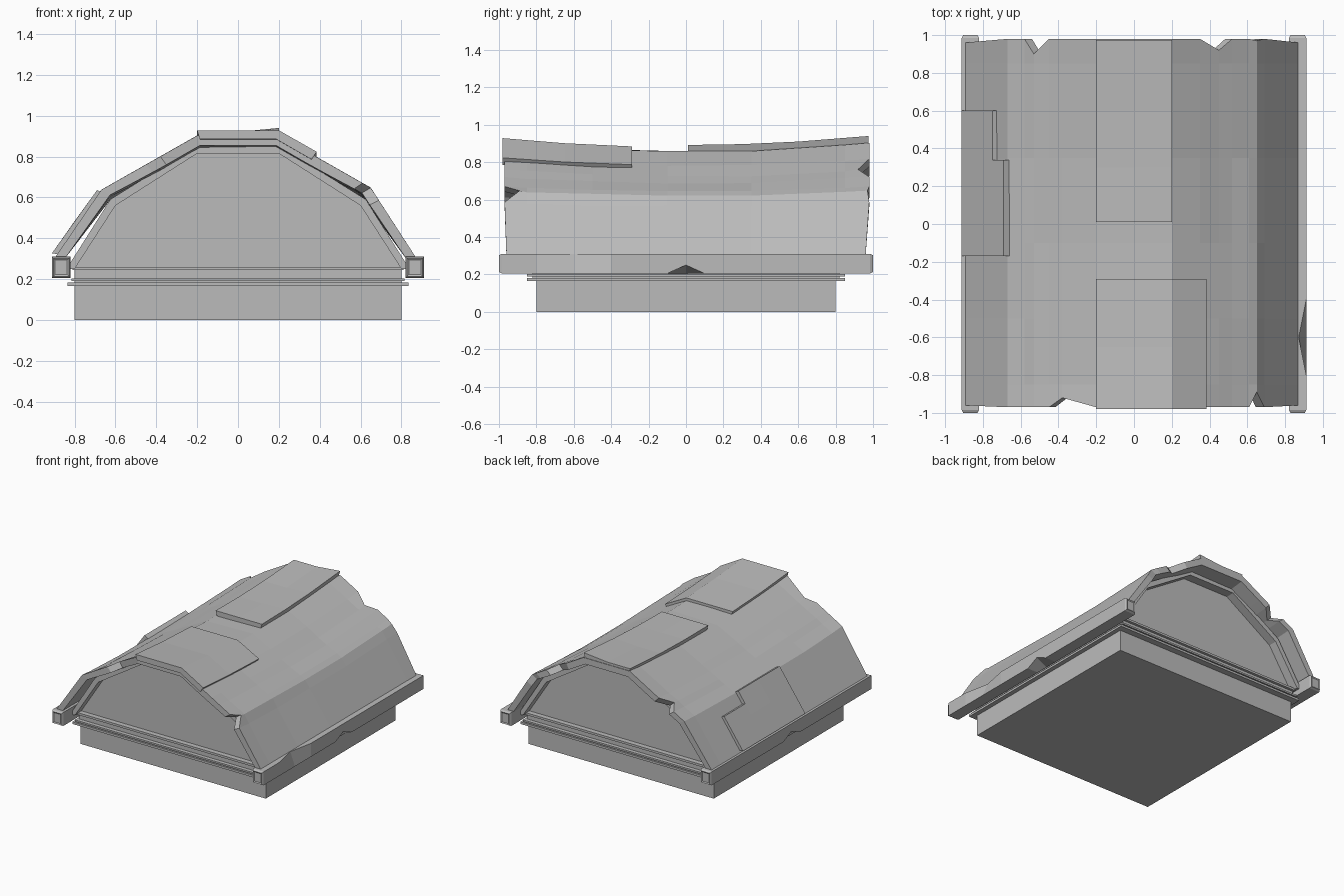
import bpy, bmesh, random
from mathutils import Vector

random.seed(4)
cube = bpy.data.objects.get("Cube")
if cube:
    bpy.data.objects.remove(cube)

stone = bpy.data.materials.new("worn_grey")
stone.use_nodes = True
grey = (0.5, 0.5, 0.5, 1)
stone.diffuse_color = grey
stone.node_tree.nodes["Principled BSDF"].inputs["Base Color"].default_value = grey


def finish(name, bm):
    bmesh.ops.recalc_face_normals(bm, faces=bm.faces)
    mesh = bpy.data.meshes.new(name)
    bm.to_mesh(mesh)
    bm.free()
    mesh.materials.append(stone)
    ob = bpy.data.objects.new(name, mesh)
    bpy.context.collection.objects.link(ob)
    return ob


def box(name, hx, hy, z0, z1):
    bm = bmesh.new()
    bmesh.ops.create_cube(bm, size=1)
    for v in bm.verts:
        v.co = (v.co.x * 2 * hx, v.co.y * 2 * hy, z0 + (v.co.z + 0.5) * (z1 - z0))
    return finish(name, bm)


def loft(name, rings, inset_ends=0):
    """Skin a row of closed rings and cap both ends."""
    bm = bmesh.new()
    rows = [[bm.verts.new(p) for p in ring] for ring in rings]
    n = len(rows[0])
    for a, b in zip(rows, rows[1:]):
        for i in range(n):
            j = (i + 1) % n
            bm.faces.new((a[i], a[j], b[j], b[i]))
    caps = [bm.faces.new(rows[0]), bm.faces.new(rows[-1])]
    bmesh.ops.recalc_face_normals(bm, faces=bm.faces)
    if inset_ends:
        bmesh.ops.inset_individual(bm, faces=caps, thickness=inset_ends, depth=-0.006)
    return finish(name, bm)


ROOF = [(-0.9, 0.30), (-0.67, 0.61), (-0.2, 0.855), (0.2, 0.855), (0.65, 0.62), (0.875, 0.30)]


def roof_z(x, y):
    """Height of the sagging vault."""
    for (xa, za), (xb, zb) in zip(ROOF, ROOF[1:]):
        if x <= xb or xb == ROOF[-1][0]:
            z = za + (zb - za) * (x - xa) / (xb - xa)
            break
    return z + 0.05 * y * y * max(0, z - 0.3) / 0.55


def sheet(name, stations, xs, height, thick, jitter=0.0, bites=None):
    """Curved slab over the vault, thickened towards its centre line."""
    bites = bites or {}
    centre = Vector((0, 0.25))
    bm = bmesh.new()
    grid = []
    for k, y in enumerate(stations):
        row = []
        for x in xs:
            z = height(x, y)
            if 0 < k < len(stations) - 1 and xs[0] < x < xs[-1]:
                z += random.uniform(-jitter, jitter)
            front, back = bites.get(x, (0, 0))
            yy = y + (front if k == 0 else -back if k == len(stations) - 1 else 0)
            p = Vector((x, z))
            q = p - (p - centre).normalized() * thick
            row.append((bm.verts.new((x, yy, z)), bm.verts.new((q.x, yy, q.y))))
        grid.append(row)
    nk, nx = len(grid), len(xs)
    for k in range(nk - 1):
        for i in range(nx - 1):
            for s in (0, 1):
                bm.faces.new((grid[k][i][s], grid[k][i + 1][s],
                              grid[k + 1][i + 1][s], grid[k + 1][i][s]))
        for i in (0, nx - 1):
            a, b = grid[k][i], grid[k + 1][i]
            bm.faces.new((a[0], a[1], b[1], b[0]))
    for k in (0, nk - 1):
        for i in range(nx - 1):
            a, b = grid[k][i], grid[k][i + 1]
            bm.faces.new((a[0], a[1], b[1], b[0]))
    return finish(name, bm)


# Plinth and stepped trim
box("plinth", 0.8, 0.8, 0, 0.17)
box("trim_lower", 0.835, 0.85, 0.165, 0.182)
box("trim_groove", 0.8, 0.82, 0.182, 0.245)
box("trim_middle", 0.815, 0.85, 0.19, 0.203)
box("trim_upper", 0.81, 0.84, 0.243, 0.26)

# Gable body closing both ends
half = [(0.8, 0.25), (0.6, 0.56), (0.2, 0.815)]
gable = half + [(-x, z) for x, z in reversed(half)]
loft("gable_body", [[(x, y, z) for x, z in gable] for y in (-0.8, 0.8)])

# Arched frame under each roof end
outer = [(0.84, 0.25), (0.625, 0.59), (0.2, 0.855)]
for name, y in (("front_arch", -0.87), ("back_arch", 0.75)):
    arch = outer + [(-x, z) for x, z in reversed(outer)]
    inner = [(-x, z) for x, z in half] + [(x, z) for x, z in reversed(half)]
    bm = bmesh.new()
    rows = []
    for yy in (y, y + 0.12):
        rows.append([[bm.verts.new((x, yy, z)) for x, z in path]
                     for path in (arch, inner[::-1])])
    (oa, ia), (ob, ib) = rows
    for i in range(5):
        for a, b in ((oa, ia), (ob, ib), (oa, ob), (ia, ib)):
            bm.faces.new((a[i], a[i + 1], b[i + 1], b[i]))
    for i in (0, 5):
        bm.faces.new((oa[i], ia[i], ib[i], ob[i]))
    finish(name, bm)

# Main roof with chipped ends
columns = [-0.9, -0.67, -0.58, -0.53, -0.45, -0.38, -0.2, 0.2, 0.35, 0.45, 0.52,
           0.61, 0.65, 0.69, 0.875]
chips = {-0.9: (0.01, 0.02), -0.53: (0, 0.08), -0.38: (0.05, 0),
         0.45: (0, 0.06), 0.65: (0.08, 0.01), 0.875: (0.01, 0.02)}
sheet("roof_shell", [-0.97, -0.85, -0.5, -0.1, 0.35, 0.85, 0.98], columns, roof_z,
      0.05, 0.005, chips)

# Raised slabs on the ridge
sheet("front_ridge_slab", [-0.98, -0.65, -0.29], [-0.2, 0.2, 0.385],
      lambda x, y: roof_z(x, y) + 0.025, 0.045)
sheet("back_ridge_slab", [0.01, 0.3, 0.6, 0.975], [-0.2, 0.0, 0.2],
      lambda x, y: roof_z(x, y) + 0.037 - 0.02 * y * (x < 0.1), 0.05)


# Raised slab low on one slope, with a stepped upper edge
def slope_z(x, y):
    return 0.325 + (x + 0.912) * 1.4


sheet("slope_slab_wide", [-0.17, 0.1, 0.34], [-0.912, -0.8, -0.69], slope_z, 0.05, 0.004)
sheet("slope_slab_narrow", [0.34, 0.6], [-0.912, -0.75], slope_z, 0.05)

# Eave rails with worn middles and inset square ends
for name, s in (("left_rail", 1), ("right_rail", -1)):
    rings = []
    for y in (-1, -0.985, -0.8, -0.6, -0.4, -0.1, 0, 0.1, 0.985, 1):
        e = 0.008 if abs(y) == 1 else 0
        bite = 0.04 if y == -0.6 and s == 1 else 0
        dent = 0.045 if y == 0 else 0
        x0, x1, z0, z1 = 0.82 + e, 0.912 - e, 0.205 + e, 0.31 - e
        rings.append([(s * x0, y, z0), (s * x1, y, z0 + dent),
                      (s * (x1 - bite), y, z1), (s * x0, y, z1)])
    loft(name, rings, 0.012)
